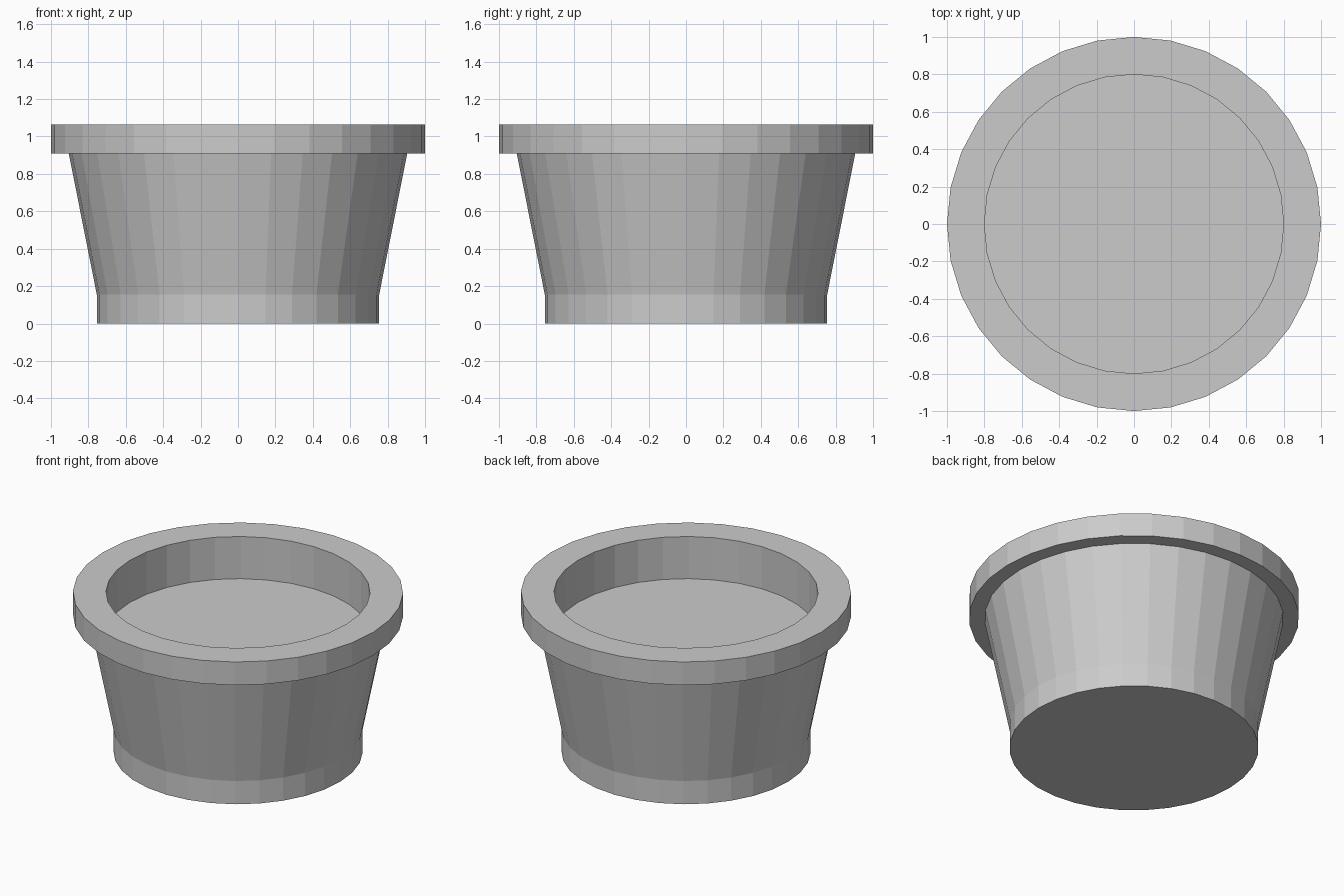
import bpy, bmesh
from math import cos, sin, tau

if "Cube" in bpy.data.objects:
    bpy.data.objects.remove(bpy.data.objects["Cube"])

SIDES = 32


def revolve(name, profile):
    """Flat-shaded turned part from (radius, z) points, capped at both ends."""
    bm = bmesh.new()
    rings = [[bm.verts.new((r * cos(tau * i / SIDES), r * sin(tau * i / SIDES), z))
              for i in range(SIDES)] for r, z in profile]
    for low, high in zip(rings, rings[1:]):
        for i in range(SIDES):
            j = (i + 1) % SIDES
            bm.faces.new((low[i], low[j], high[j], high[i]))
    bm.faces.new(rings[0][::-1])
    bm.faces.new(rings[-1])
    bmesh.ops.recalc_face_normals(bm, faces=bm.faces)
    mesh = bpy.data.meshes.new(name)
    bm.to_mesh(mesh)
    bm.free()
    obj = bpy.data.objects.new(name, mesh)
    bpy.context.collection.objects.link(obj)
    return obj


# Pot: straight foot, flared body, overhanging rim, recessed flat fill
revolve("plant_pot", [
    (0.755, 0.0), (0.755, 0.155),      # foot
    (0.905, 0.91),                     # flared body
    (1.0, 0.91), (1.0, 1.065),         # rim
    (0.8, 1.065), (0.8, 0.783),        # inner wall down to the fill
])
